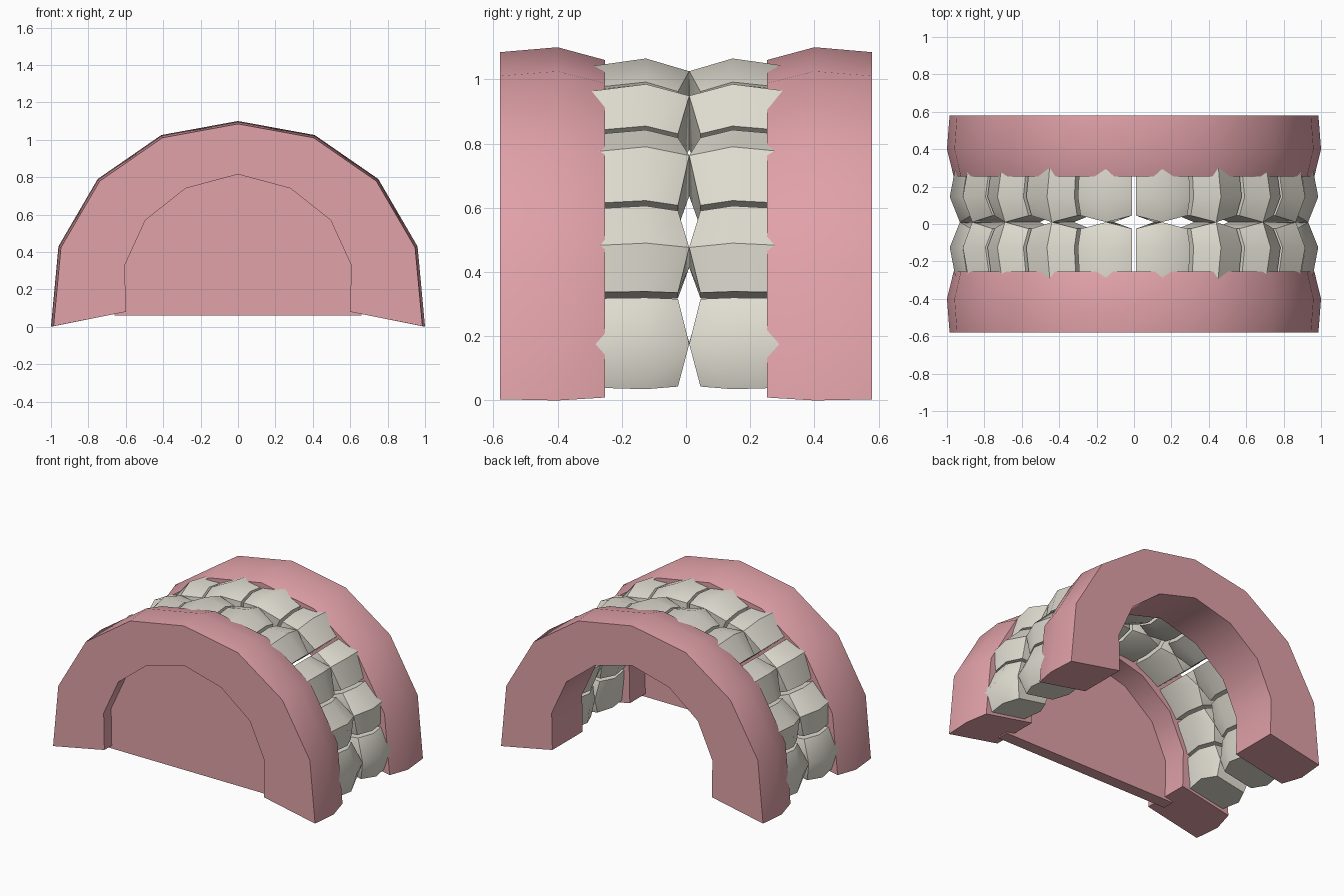
import bpy, bmesh, math
from mathutils import Vector

if "Cube" in bpy.data.objects:
    bpy.data.objects.remove(bpy.data.objects["Cube"])


def material(name, col):
    m = bpy.data.materials.new(name)
    m.diffuse_color = (*col, 1)
    m.use_nodes = True
    m.node_tree.nodes["Principled BSDF"].inputs["Base Color"].default_value = m.diffuse_color
    return m


PINK = material("gum pink", (0.75, 0.36, 0.395))
IVORY = material("tooth ivory", (0.75, 0.73, 0.64))


def finish(bm, name, mat, angle):
    bmesh.ops.recalc_face_normals(bm, faces=bm.faces)
    me = bpy.data.meshes.new(name)
    bm.to_mesh(me)
    bm.free()
    ob = bpy.data.objects.new(name, me)
    bpy.context.collection.objects.link(ob)
    me.materials.append(mat)
    bpy.ops.object.select_all(action='DESELECT')
    bpy.context.view_layer.objects.active = ob
    ob.select_set(True)
    bpy.ops.object.shade_smooth_by_angle(angle=math.radians(angle))
    return ob


def loft(bm, rings):
    """Skin a list of equal closed rings and cap both ends."""
    vs = [[bm.verts.new(p) for p in r] for r in rings]
    n = len(vs[0])
    for a, b in zip(vs, vs[1:]):
        for i in range(n):
            j = (i + 1) % n
            bm.faces.new((a[i], a[j], b[j], b[i]))
    return vs


def full(half):
    """Mirror a half arch, given from the right foot to the crown."""
    return half + [(-x, z) for x, z in reversed(half[:-1])]


OUTER = full([(1.0, 0.0), (0.96, 0.43), (0.75, 0.79), (0.41, 1.025), (0, 1.10)])
INNER = full([(0.60, 0.08), (0.605, 0.33), (0.495, 0.57), (0.28, 0.74), (0, 0.815)])


# Gum arches: cross-section swept along the arch
def gum(name, sign):
    bm = bmesh.new()
    rings = []
    for (ox, oz), (ix, iz) in zip(OUTER, INNER):
        ring = [(ox * s, sign * y, oz * s + (1 - s) * 0.25 * (oz < 0.1))
                for y, s in ((-0.58, 0.986), (-0.40, 1.0), (-0.253, 0.964))]
        ring += [(ix, sign * -0.253, iz), (ix, sign * -0.58, iz)]
        rings.append(ring)
    vs = loft(bm, rings)
    bm.faces.new(vs[0])
    bm.faces.new(vs[-1])
    finish(bm, name, PINK, 42)


gum("front_gum", 1)
gum("back_gum", -1)

# Palate plate closing the front arch
bm = bmesh.new()
prof = [(x * 1.06, z * 1.03) for x, z in INNER]
prof[0], prof[-1] = (0.66, 0.06), (-0.66, 0.06)
vs = loft(bm, [[(x, y, z) for x, z in prof] for y in (-0.50, -0.42)])
bm.faces.new(vs[0])
bm.faces.new(vs[-1])
finish(bm, "palate_plate", PINK, 20)

# Teeth: joints between teeth and bulging tooth middles on the outer arch
JOINTS = [(0.94, 0.025), (0.915, 0.33), (0.79, 0.615), (0.585, 0.85), (0.31, 0.99), (0, 1.04)]
MIDS = [(0.985, 0.175), (0.915, 0.49), (0.73, 0.79), (0.465, 0.985), (0.155, 1.065)]


def inward(p, k):
    return Vector((p.x * k, 0.06 + p.y * (k + 0.06)))


def tooth(bm, k, side, row):
    a, m, b = Vector(JOINTS[k]), Vector(MIDS[k]), Vector(JOINTS[k + 1])
    gap = (b - a).normalized() * 0.010
    a, b = a + gap, b - gap
    outs = [a, m, b]
    ins = [inward(a, 0.68) + gap * 0.4, inward(m, 0.635), inward(b, 0.68) - gap * 0.4]
    rings = []
    # root, bulge, biting end: (y at edges, y at middle, thinning)
    for ye, ym, t in ((-0.37, -0.37, 0.13), (-0.125, -0.125, 0.0), (-0.025, 0.01, 0.15)):
        ring = []
        ys = [ye, ym, ye]
        o = [(p.lerp(q, t), y) for p, q, y in zip(outs, ins, ys)]
        i = [(q.lerp(p, t), y) for p, q, y in zip(outs, ins, ys)]
        for p, y in o + i[::-1]:
            ring.append((side * p.x, y if row == 0 else 0.02 - y, p.y))
        rings.append(ring)
    vs = loft(bm, rings)
    for r in (vs[0], vs[-1]):
        bm.faces.new((r[0], r[1], r[4], r[5]))
        bm.faces.new((r[1], r[2], r[3], r[4]))


for row, name in enumerate(("front_teeth", "back_teeth")):
    bm = bmesh.new()
    for side in (1, -1):
        for k in range(5):
            tooth(bm, k, side, row)
    finish(bm, name, IVORY, 44)
